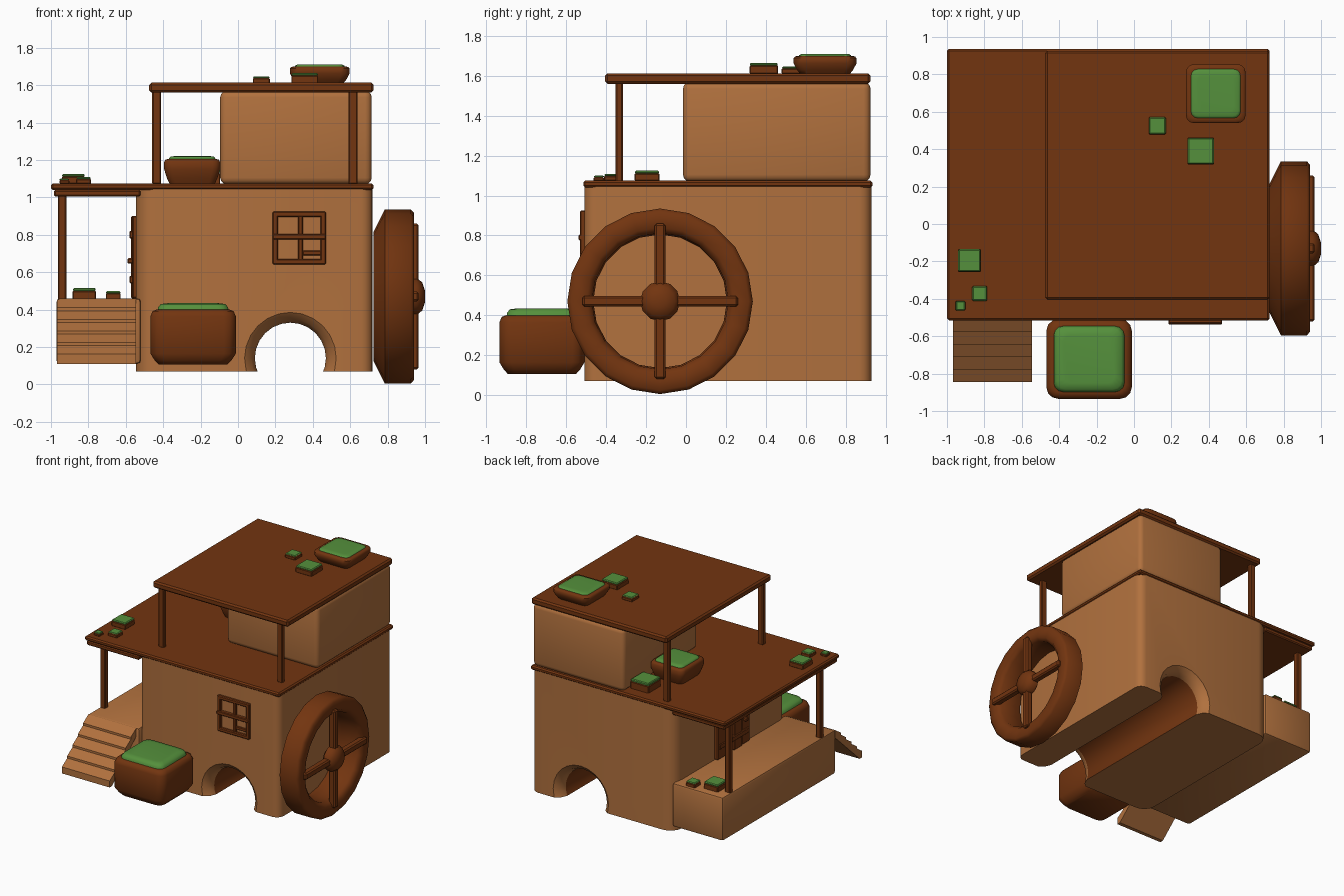
import bpy, bmesh, math
from mathutils import Vector, Matrix

cube = bpy.data.objects.get("Cube")
if cube:
    bpy.data.objects.remove(cube, do_unlink=True)


def material(name, rgb):
    m = bpy.data.materials.new(name)
    m.use_nodes = True
    m.diffuse_color = (*rgb, 1)
    m.node_tree.nodes["Principled BSDF"].inputs["Base Color"].default_value = (*rgb, 1)
    return m


TAN = material("tan_clay", (0.44, 0.165, 0.048))
BROWN = material("brown_wood", (0.17, 0.035, 0.005))
GREEN = material("green_leaves", (0.09, 0.28, 0.045))


def finish(name, bm, *mats, angle=35):
    bmesh.ops.recalc_face_normals(bm, faces=bm.faces)
    me = bpy.data.meshes.new(name)
    bm.to_mesh(me)
    bm.free()
    for m in mats:
        me.materials.append(m)
    me.shade_smooth()
    me.set_sharp_from_angle(angle=math.radians(angle))
    ob = bpy.data.objects.new(name, me)
    bpy.context.scene.collection.objects.link(ob)
    return ob


def box_mesh(x, y, z):
    bm = bmesh.new()
    size = Vector((x[1] - x[0], y[1] - y[0], z[1] - z[0]))
    mid = Vector((sum(x), sum(y), sum(z))) / 2
    bmesh.ops.create_cube(bm, size=1, matrix=Matrix.Translation(mid) @ Matrix.Diagonal((*size, 1)))
    return bm


def box(name, x, y, z, mat, bevel=0.0, segments=1):
    bm = box_mesh(x, y, z)
    if bevel:
        bmesh.ops.bevel(bm, geom=bm.edges[:], offset=bevel, segments=segments,
                        profile=0.5, affect='EDGES')
    return finish(name, bm, mat)


def loft(bm, rings, closed=False):
    """Skin a list of vertex rings; close the ring loop or cap both ends."""
    n = len(rings[0])
    pairs = list(zip(rings, rings[1:])) + ([(rings[-1], rings[0])] if closed else [])
    faces = [bm.faces.new((a[i], a[(i + 1) % n], b[(i + 1) % n], b[i]))
             for a, b in pairs for i in range(n)]
    if not closed:
        faces += [bm.faces.new(rings[0]), bm.faces.new(rings[-1])]
    return faces


def wall_block(name, x, y, z, corner, left_corner):
    """Block with rounded upright edges."""
    bm = box_mesh(x, y, z)
    for side, width in ((1, corner), (-1, left_corner)):
        mid = sum(x) / 2
        edges = [e for e in bm.edges
                 if abs(e.verts[0].co.z - e.verts[1].co.z) > 0.1
                 and all((v.co.x - mid) * side > 0.3 for v in e.verts)
                 and all(min(abs(v.co.x - x[0]), abs(v.co.x - x[1])) < 1e-4 for v in e.verts)]
        bmesh.ops.bevel(bm, geom=edges, offset=width, segments=4, profile=0.5, affect='EDGES')
    return finish(name, bm, TAN, BROWN)


# Lower storey with a flared tunnel running front to back
body = wall_block("lower_storey", (-0.545, 0.72), (-0.51, 0.93), (0.07, 1.05), 0.06, 0.1)
bm = bmesh.new()
rings = []
for y, r in ((-0.55, 0.25), (-0.51, 0.245), (-0.48, 0.21), (-0.43, 0.19),
             (0.85, 0.19), (0.9, 0.21), (0.93, 0.245), (0.97, 0.25)):
    rings.append([bm.verts.new((0.28 + r * math.cos(a * math.tau / 24), y,
                                0.14 + r * math.sin(a * math.tau / 24))) for a in range(24)])
for f in loft(bm, rings):
    f.material_index = 1 if -0.43 < f.calc_center_median().y < 0.85 else 0
cutter = finish("tunnel_cutter", bm, TAN, BROWN)
cutter.hide_render = True
cut = body.modifiers.new("tunnel", 'BOOLEAN')
cut.operation, cut.solver, cut.object = 'DIFFERENCE', 'EXACT', cutter
bpy.context.view_layer.objects.active = body
bpy.ops.object.modifier_apply(modifier=cut.name)
bpy.data.objects.remove(cutter, do_unlink=True)
body.data.set_sharp_from_angle(angle=math.radians(35))

# Upper storey, decks and roofs
box("upper_storey", (-0.095, 0.715), (-0.015, 0.925), (1.07, 1.57), TAN, 0.035, 3)
box("main_deck", (-1.0, 0.725), (-0.515, 0.935), (1.04, 1.075), BROWN, 0.01)
box("porch_ceiling", (-0.985, -0.52), (-0.51, 0.92), (1.005, 1.04), BROWN, 0.008)
box("top_roof", (-0.475, 0.725), (-0.405, 0.925), (1.56, 1.613), BROWN, 0.012)

# Posts
for i, (x, y) in enumerate(((-0.435, -0.335), (0.615, -0.335), (-0.435, 0.86))):
    box(f"upper_post_{i}", (x - 0.024, x + 0.024), (y - 0.018, y + 0.018), (1.07, 1.57), BROWN, 0.006)
for i, y in enumerate((-0.35, 0.8)):
    box(f"porch_post_{i}", (-0.962, -0.918), (y - 0.022, y + 0.022), (0.45, 1.02), BROWN, 0.006)

# Side porch and its stepped ramp
box("porch", (-0.97, -0.52), (-0.51, 0.92), (0.11, 0.46), TAN, 0.018, 2)
bm = bmesh.new()
outline = [(-0.5, 0.4), (-0.5, 0.455)]
for i in range(5):
    y, z = -0.51 - i * 0.067, 0.455 - i * 0.062
    outline += [(y, z), (y - 0.067, z - 0.045)]
outline += [(-0.845, 0.11), (-0.815, 0.11)]
loft(bm, [[bm.verts.new((x, y, z)) for y, z in outline] for x in (-0.968, -0.545)])
finish("porch_ramp", bm, TAN, angle=15)

# Plank door on the porch side
for i in range(4):
    y = i * 0.105
    out = -0.565 - 0.008 * (i % 2)
    box(f"door_plank_{i}", (out, -0.53), (y, y + 0.1), (0.46, 0.9), BROWN, 0.006)
for z in (0.56, 0.8):
    box("door_brace", (-0.58, -0.55), (0.02, 0.4), (z - 0.02, z + 0.02), BROWN, 0.005)
box("door_handle", (-0.592, -0.56), (0.05, 0.08), (0.645, 0.675), BROWN, 0.006)

# Window frame and bars
wx, wz, front = (0.185, 0.47), (0.64, 0.925), (-0.532, -0.5)
for x in ((wx[0], wx[0] + 0.03), (wx[1] - 0.03, wx[1])):
    box("window_side", x, front, wz, BROWN, 0.006)
for z in ((wz[0], wz[0] + 0.03), (wz[1] - 0.03, wz[1])):
    box("window_rail", wx, front, z, BROWN, 0.006)
box("window_upright", (0.32, 0.348), (-0.528, -0.5), wz, BROWN, 0.005)
box("window_crossbar", wx, (-0.538, -0.5), (0.775, 0.805), BROWN, 0.005)
box("window_slat", (0.345, 0.45), (-0.522, -0.5), (0.69, 0.715), BROWN, 0.004)

# Side wheel: rim, spokes and hub
WY, WZ = -0.13, 0.47


def wheel_part(name, profile, sides, closed, angle):
    bm = bmesh.new()
    rings = [[bm.verts.new((x, WY + r * math.cos(a * math.tau / sides),
                            WZ + r * math.sin(a * math.tau / sides))) for a in range(sides)]
             for r, x in profile]
    loft(bm, rings, closed)
    finish(name, bm, BROWN, angle=angle)


wheel_part("wheel_rim", [(0.345, 0.725), (0.465, 0.785), (0.465, 0.925), (0.445, 0.942),
                         (0.37, 0.942), (0.342, 0.915), (0.335, 0.78)], 20, True, 50)
box("wheel_spoke_upright", (0.91, 0.966), (WY - 0.027, WY + 0.027), (WZ - 0.39, WZ + 0.39), BROWN, 0.01)
box("wheel_spoke_level", (0.91, 0.966), (WY - 0.39, WY + 0.39), (WZ - 0.027, WZ + 0.027), BROWN, 0.01)
wheel_part("wheel_hub", [(0.05, 0.88), (0.1, 0.915), (0.1, 0.955), (0.075, 0.985), (0.03, 1.0)],
           12, False, 50)


# Rounded planters with a low green mound
def planter(name, cx, cy, z, half_x, half_y, height, base, shoulder):
    def ring(scale, h):
        pts = []
        for k in range(4):
            for a in (0, 30, 60, 90):
                t = math.radians(a + 90 * k)
                sx, sy = ((1, 1), (-1, 1), (-1, -1), (1, -1))[k]
                pts.append((cx + half_x * scale * (0.72 * sx + 0.28 * math.cos(t)),
                            cy + half_y * scale * (0.72 * sy + 0.28 * math.sin(t)), z + height * h))
        return pts
    for part, mat, profile in (
            ("pot", BROWN, ((base, 0), (0.5 + base / 2, shoulder * 0.4), (1, shoulder),
                            (1, 0.88), (0.95, 0.97), (0.86, 1.0))),
            ("plant", GREEN, ((0.84, 0.95), (0.82, 1.04), (0.76, 1.1), (0.6, 1.115)))):
        bm = bmesh.new()
        loft(bm, [[bm.verts.new(p) for p in ring(s, h)] for s, h in profile])
        finish(f"{name}_{part}", bm, mat, angle=45)


planter("front_planter", -0.24, -0.722, 0.105, 0.228, 0.213, 0.295, 0.8, 0.2)
planter("deck_planter", -0.245, 0.46, 1.07, 0.15, 0.15, 0.135, 0.8, 0.6)
planter("roof_planter", 0.437, 0.697, 1.608, 0.16, 0.158, 0.092, 0.78, 0.6)

# Small square planters: centre, floor height, half width, height
small = ((0.357, 0.39, 1.61, 0.072, 0.055), (0.125, 0.525, 1.61, 0.046, 0.037),
         (-0.88, -0.195, 1.072, 0.062, 0.053), (-0.825, -0.372, 1.072, 0.04, 0.036),
         (-0.928, -0.437, 1.072, 0.026, 0.028), (-0.822, 0.8, 0.455, 0.063, 0.06),
         (-0.667, 0.86, 0.455, 0.04, 0.043), (-0.175, 0.76, 1.07, 0.08, 0.08))
for i, (x, y, z, w, h) in enumerate(small):
    box(f"small_pot_{i}", (x - w, x + w), (y - w, y + w), (z, z + h * 0.75), BROWN, 0.005)
    v = w * 0.97
    box(f"small_plant_{i}", (x - v, x + v), (y - v, y + v), (z + h * 0.7, z + h), GREEN, 0.006)
